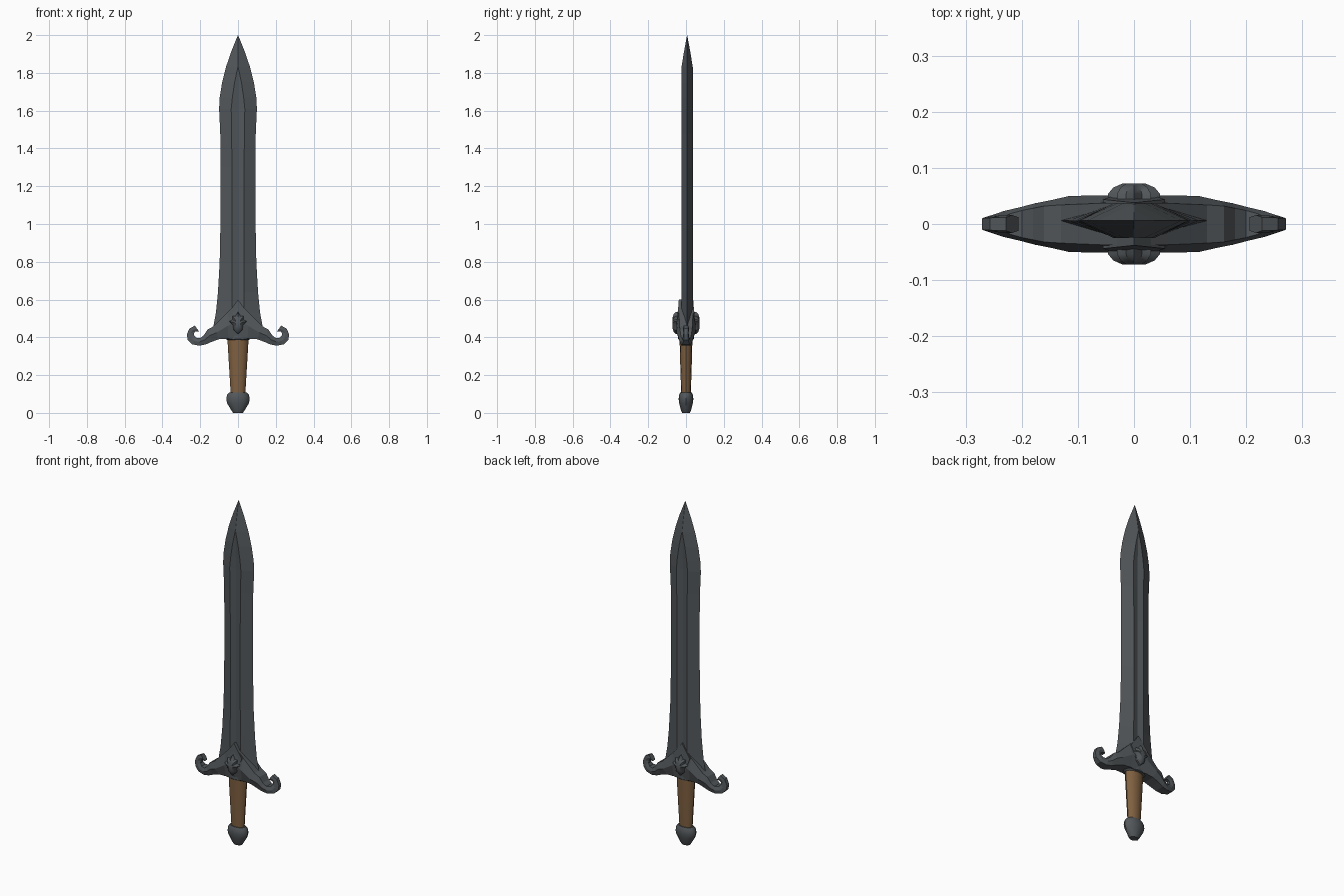
import bpy, bmesh, math


def material(name, rgb):
    m = bpy.data.materials.new(name)
    m.diffuse_color = (*rgb, 1)
    return m


STEEL = material("dark steel", (0.085, 0.095, 0.102))
LEATHER = material("brown leather", (0.215, 0.118, 0.052))


def loft(name, rings, mat, smooth=None, mirror=None, cap_start=True, cap_end=True):
    """Skin a list of equal-length vertex rings into one object."""
    bm = bmesh.new()
    vs = [[bm.verts.new(p) for p in ring] for ring in rings]
    n = len(rings[0])
    for a, b in zip(vs, vs[1:]):
        for i in range(n):
            j = (i + 1) % n
            bm.faces.new((a[i], a[j], b[j], b[i]))
    if cap_start:
        bm.faces.new(vs[0][::-1])
    if cap_end:
        bm.faces.new(vs[-1])
    if mirror is not None:
        geom = bm.verts[:] + bm.edges[:] + bm.faces[:]
        bmesh.ops.mirror(bm, geom=geom, axis=mirror, merge_dist=0.0)
    bmesh.ops.remove_doubles(bm, verts=bm.verts[:], dist=0.0003)
    bmesh.ops.recalc_face_normals(bm, faces=bm.faces[:])
    me = bpy.data.meshes.new(name)
    bm.to_mesh(me)
    bm.free()
    me.materials.append(mat)
    ob = bpy.data.objects.new(name, me)
    bpy.context.collection.objects.link(ob)
    if smooth:
        bpy.ops.object.select_all(action='DESELECT')
        ob.select_set(True)
        bpy.context.view_layer.objects.active = ob
        bpy.ops.object.shade_smooth_by_angle(angle=math.radians(smooth))
    return ob


def turned(name, profile, mat, sides, smooth):
    """Oval lathe from (z, half width, half depth) rows."""
    rings = []
    for z, rx, ry in profile:
        rings.append([(rx * math.cos(2 * math.pi * i / sides),
                       ry * math.sin(2 * math.pi * i / sides), z)
                      for i in range(sides)])
    return loft(name, rings, mat, smooth)


# Blade: z, half width, ridge x, ridge half depth, fuller centre half depth
blade_rows = [
    (0.42, 0.135, 0.034, 0.031, 0.023), (0.46, 0.130, 0.034, 0.031, 0.023),
    (0.53, 0.117, 0.033, 0.031, 0.023), (0.64, 0.106, 0.033, 0.031, 0.023),
    (0.80, 0.097, 0.032, 0.031, 0.023), (1.00, 0.093, 0.032, 0.031, 0.023),
    (1.30, 0.092, 0.032, 0.031, 0.023), (1.48, 0.094, 0.034, 0.031, 0.023),
    (1.61, 0.100, 0.036, 0.031, 0.023), (1.67, 0.097, 0.030, 0.031, 0.024),
    (1.75, 0.084, 0.018, 0.031, 0.027), (1.83, 0.064, 0.001, 0.030, 0.030),
    (1.91, 0.037, 0.0005, 0.017, 0.017), (2.00, 0.0004, 0.0001, 0.0004, 0.0004),
]
CY = 0.006
loft("blade", [[(-w, CY, z), (-r, CY - d, z), (0, CY - c, z), (r, CY - d, z),
                (w, CY, z), (r, CY + d, z), (0, CY + c, z), (-r, CY + d, z)]
               for z, w, r, d, c in blade_rows], STEEL)

# Crossguard: upper point, lower point, edge depth, mid depth; arm curls into a hook
guard_rows = [
    (0.000, 0.590, 0.000, 0.385, 0.037, 0.050),
    (0.060, 0.528, 0.050, 0.393, 0.037, 0.051),
    (0.130, 0.458, 0.100, 0.390, 0.034, 0.050),
    (0.160, 0.442, 0.140, 0.376, 0.032, 0.042),
    (0.180, 0.412, 0.172, 0.362, 0.028, 0.037),
    (0.200, 0.396, 0.205, 0.356, 0.024, 0.030),
    (0.222, 0.398, 0.243, 0.363, 0.018, 0.023),
    (0.233, 0.412, 0.266, 0.386, 0.012, 0.017),
    (0.231, 0.428, 0.271, 0.415, 0.010, 0.014),
    (0.220, 0.432, 0.257, 0.447, 0.011, 0.015),
    (0.206, 0.430, 0.228, 0.462, 0.012, 0.016),
]
rings = []
for ux, uz, lx, lz, e, m in guard_rows:
    mx, mz = ux * 0.5 + lx * 0.5, uz * 0.5 + lz * 0.5
    rings.append([(ux, -e, uz), (mx, -m, mz), (lx, -e, lz),
                  (lx, e, lz), (mx, m, mz), (ux, e, uz)])
loft("crossguard", rings, STEEL, mirror='X', cap_start=False)

# Raised kite plate at the root of the blade, on both faces
kite = [(0, 0.60), (0.055, 0.525), (0.034, 0.46), (0, 0.42),
        (-0.034, 0.46), (-0.055, 0.525)]
loft("kite_plate", [[(x, -0.02, z) for x, z in kite],
                    [(x, -0.038 - 0.09 * max(0, 0.59 - z), z) if z > 0.5 else
                     (x, -0.051, z) for x, z in kite]], STEEL, mirror='Y')

# Pointed boss ornament on both faces
boss = [(0, 0.535), (0.014, 0.512), (0.030, 0.512), (0.028, 0.494), (0.046, 0.484),
        (0.027, 0.465), (0.023, 0.438), (0, 0.418)]
boss = boss + [(-x, z) for x, z in boss[-2:0:-1]]
levels = [(1.0, -0.03), (1.0, -0.054), (0.80, -0.065), (0.45, -0.072)]
loft("boss_ornament", [[(x * s, y, 0.475 + (z - 0.475) * s) for x, z in boss]
                       for s, y in levels], STEEL, smooth=35, mirror='Y')

# Collar under the guard
turned("collar", [(0.385, 0.056, 0.034), (0.392, 0.066, 0.042), (0.410, 0.066, 0.042)],
       STEEL, 16, 30)

# Grip
turned("grip", [(0.09, 0.038, 0.025), (0.24, 0.047, 0.030), (0.39, 0.056, 0.034)],
       LEATHER, 12, 40)

# Pommel
turned("pommel", [(0.0, 0.026, 0.020), (0.012, 0.034, 0.026), (0.050, 0.057, 0.036),
                  (0.072, 0.062, 0.039), (0.095, 0.058, 0.037), (0.108, 0.046, 0.030)],
       STEEL, 12, 35)
